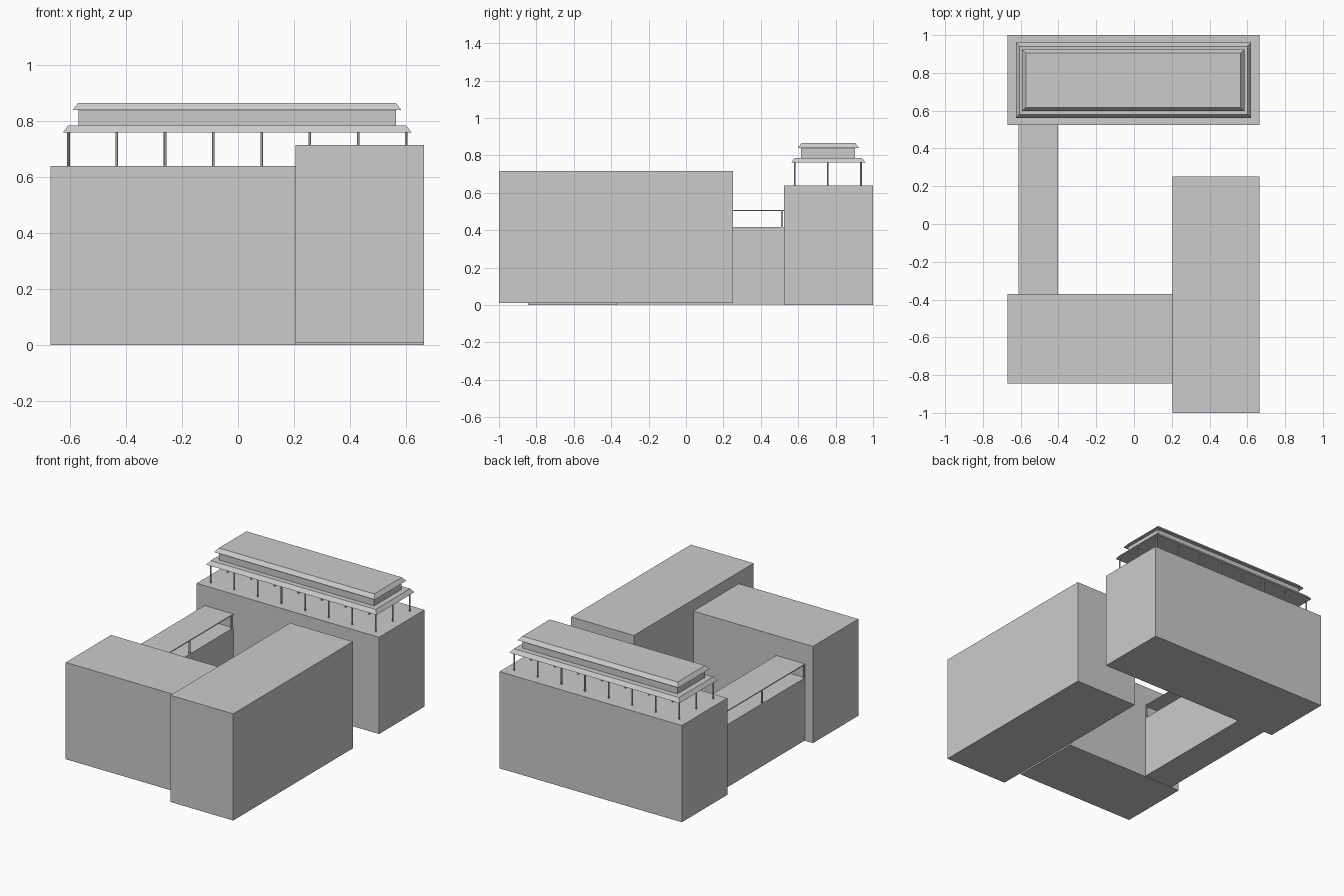
import bpy, bmesh

old = bpy.data.objects.get("Cube")
if old:
    bpy.data.objects.remove(old, do_unlink=True)

GREY = (0.6, 0.6, 0.6, 1.0)
mat = bpy.data.materials.new("plain grey")
mat.use_nodes = True
mat.diffuse_color = GREY
mat.node_tree.nodes["Principled BSDF"].inputs["Base Color"].default_value = GREY


def finish(name, bm):
    bmesh.ops.recalc_face_normals(bm, faces=bm.faces)
    mesh = bpy.data.meshes.new(name)
    bm.to_mesh(mesh)
    bm.free()
    mesh.materials.append(mat)
    obj = bpy.data.objects.new(name, mesh)
    bpy.context.collection.objects.link(obj)
    return obj


def block(name, x, y, z, inset=0.0):
    """Box between (min, max) pairs; inset draws the top in on all sides."""
    bm = bmesh.new()
    bmesh.ops.create_cube(bm, size=1)
    for v in bm.verts:
        i = inset if v.co.z > 0 else 0
        v.co = (x[1] - i if v.co.x > 0 else x[0] + i,
                y[1] - i if v.co.y > 0 else y[0] + i,
                z[1] if v.co.z > 0 else z[0])
    return finish(name, bm)


def post(name, x, y, z, radius):
    bm = bmesh.new()
    bmesh.ops.create_cone(bm, cap_ends=True, segments=12, radius1=radius,
                          radius2=radius, depth=z[1] - z[0])
    bmesh.ops.translate(bm, verts=bm.verts, vec=(x, y, (z[0] + z[1]) / 2))
    obj = finish(name, bm)
    bpy.ops.object.select_all(action='DESELECT')
    obj.select_set(True)
    bpy.context.view_layer.objects.active = obj
    bpy.ops.object.shade_smooth_by_angle()


# Main buildings
block("back_building", (-0.67, 0.665), (0.525, 1.0), (0, 0.64))
block("front_building", (-0.67, 0.205), (-0.845, -0.37), (0, 0.64))
block("tall_building", (0.205, 0.665), (-1.0, 0.252), (0.01, 0.716))

# Linking walkway with its canopy
walk_x = (-0.612, -0.402)
walk_y = (-0.37, 0.525)
block("walkway", walk_x, walk_y, (0.003, 0.417))
block("walkway_canopy", walk_x, walk_y, (0.503, 0.509))
for x in (walk_x[0], walk_x[1] - 0.008):
    for y in (-0.37, 0.07, 0.508):
        block("walkway_post", (x, x + 0.008), (y, y + 0.01), (0.417, 0.503))

# Rooftop pavilion: three rows of posts and two tiers of sloping roof
for col in range(8):
    for row in range(3):
        post("pavilion_post", -0.606 + col * 0.1726, 0.581 + row * 0.177,
             (0.64, 0.762), 0.0048)
block("lower_roof", (-0.626, 0.62), (0.562, 0.96), (0.761, 0.786), 0.019)
block("upper_storey", (-0.571, 0.565), (0.616, 0.904), (0.786, 0.84))
block("upper_roof", (-0.592, 0.585), (0.597, 0.925), (0.84, 0.865), 0.02)
